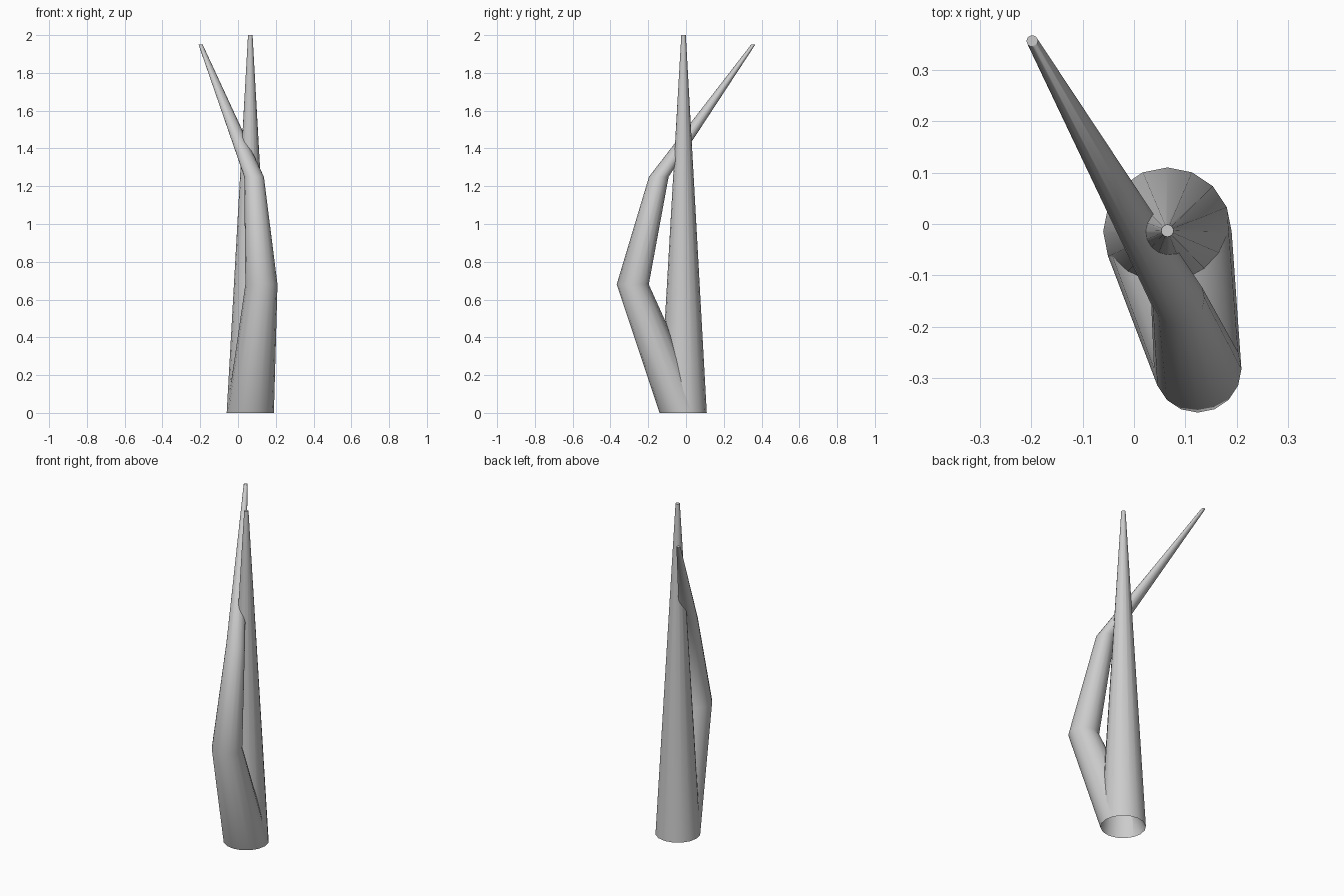
import bpy, bmesh, math

if "Cube" in bpy.data.objects:
    bpy.data.objects.remove(bpy.data.objects["Cube"])

SIDES = 16


def tapered_tube(name, rings):
    """Loft level circular rings (x, y, z, radius); open base, closed tip."""
    bm = bmesh.new()
    loops = []
    for x, y, z, r in rings:
        loops.append([bm.verts.new((x + r * math.cos(2 * math.pi * i / SIDES),
                                    y + r * math.sin(2 * math.pi * i / SIDES), z))
                      for i in range(SIDES)])
    for a, b in zip(loops, loops[1:]):
        for i in range(SIDES):
            j = (i + 1) % SIDES
            bm.faces.new((a[i], a[j], b[j], b[i]))
    bm.faces.new(loops[-1])
    mesh = bpy.data.meshes.new(name)
    bm.to_mesh(mesh)
    bm.free()
    obj = bpy.data.objects.new(name, mesh)
    bpy.context.collection.objects.link(obj)
    bpy.ops.object.select_all(action='DESELECT')
    obj.select_set(True)
    bpy.context.view_layer.objects.active = obj
    bpy.ops.object.shade_smooth_by_angle(angle=math.radians(50))
    return obj


base = (0.065, -0.015, 0.0, 0.125)

# Straight upright stem
tapered_tube("straight_stem", [base, (0.065, -0.013, 2.0, 0.012)])

# Stem that bends forward, then crosses behind the upright one
tapered_tube("bent_stem", [base,
                           (0.124, -0.282, 0.68, 0.085),
                           (0.085, -0.144, 1.25, 0.052),
                           (-0.198, 0.356, 1.95, 0.011)])
